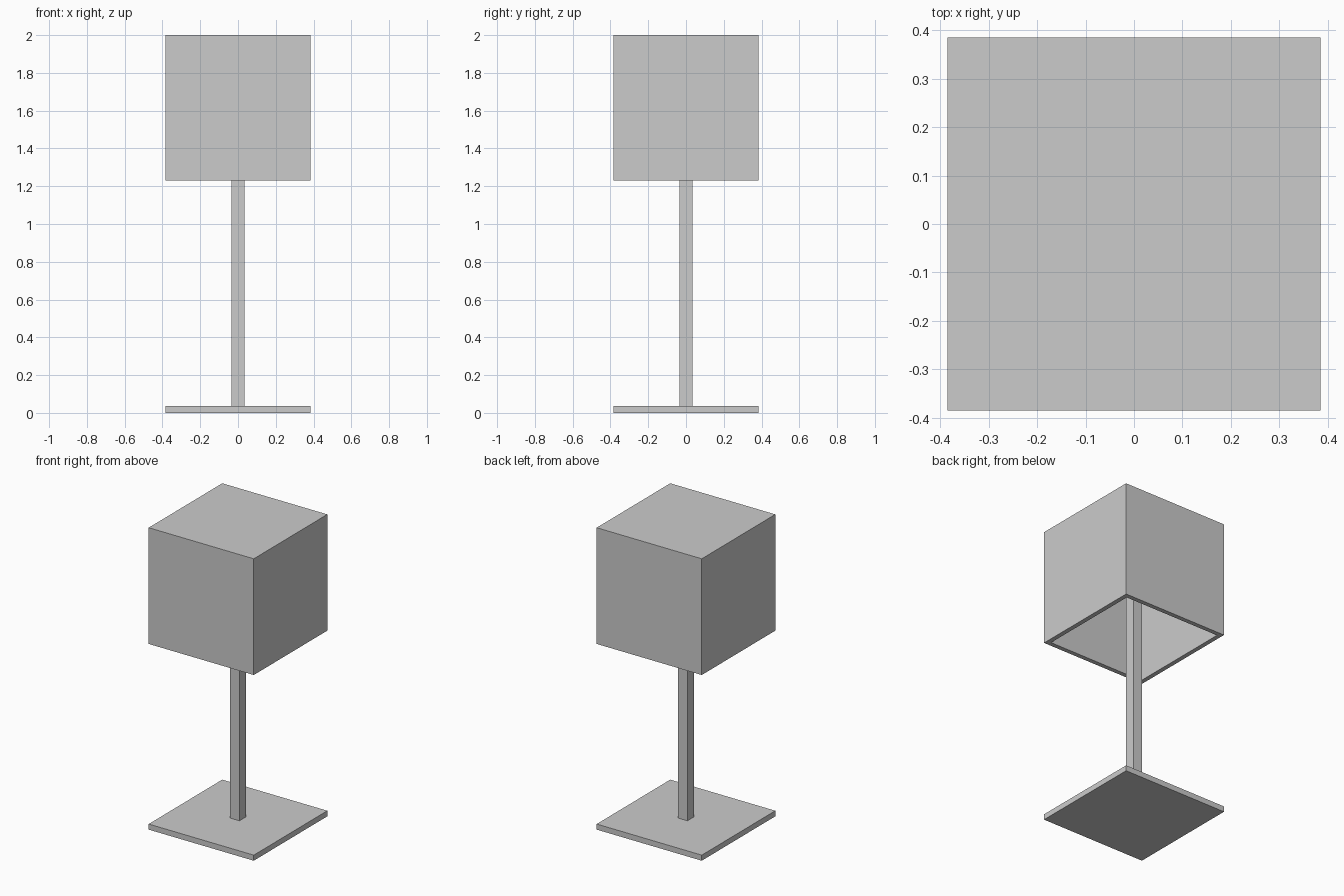
import bpy
import bmesh

if "Cube" in bpy.data.objects:
    bpy.data.objects.remove(bpy.data.objects["Cube"])

WIDTH = 0.77
BASE_H = 0.037
POST_W = 0.07
SHADE_Z = 1.23
TOP = 2.0
WALL = 0.03


def box(name, width, z0, z1):
    """Square box centred on the z axis between two heights."""
    bpy.ops.mesh.primitive_cube_add(size=1, location=(0, 0, (z0 + z1) / 2))
    ob = bpy.context.object
    ob.name = name
    ob.scale = (width, width, z1 - z0)
    bpy.ops.object.transform_apply(location=True, rotation=False, scale=True)
    return ob


# Flat square foot and slim square post reaching the roof of the shade
box("base", WIDTH, 0, BASE_H)
box("post", POST_W, BASE_H, TOP - WALL)

# Hollow cube shade, open underneath
shade = box("shade", WIDTH, SHADE_Z, TOP)
bm = bmesh.new()
bm.from_mesh(shade.data)
bm.normal_update()
bottom = [f for f in bm.faces if f.normal.z < -0.9]
bmesh.ops.inset_region(bm, faces=bottom, thickness=WALL, use_even_offset=True)
pushed = bmesh.ops.extrude_discrete_faces(bm, faces=bottom)["faces"]
bmesh.ops.translate(bm, vec=(0, 0, TOP - WALL - SHADE_Z), verts=pushed[0].verts)
bmesh.ops.recalc_face_normals(bm, faces=bm.faces)
bm.to_mesh(shade.data)
bm.free()
